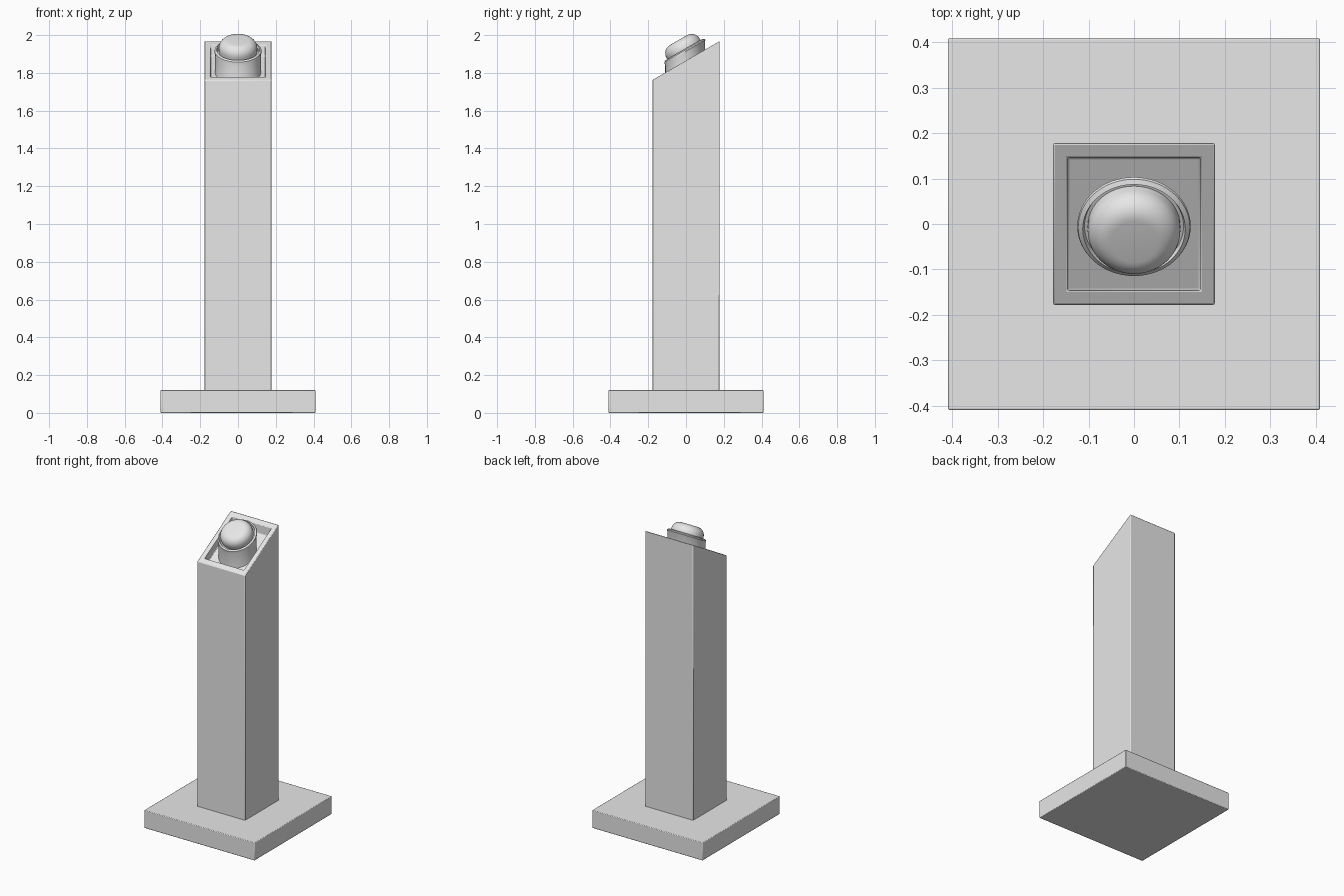
import bpy, bmesh, math

if "Cube" in bpy.data.objects:
    bpy.data.objects.remove(bpy.data.objects["Cube"])

grey = bpy.data.materials.new("plain grey")
grey.diffuse_color = (0.8, 0.8, 0.8, 1)
grey.use_nodes = True
grey.node_tree.nodes["Principled BSDF"].inputs["Base Color"].default_value = grey.diffuse_color
ANG = math.radians(30)          # tilt of the console top
T, C, S = math.tan(ANG), math.cos(ANG), math.sin(ANG)


def loft(name, rings, bevel=0.0):
    """Skin a stack of equal-length rings and close both ends."""
    bm = bmesh.new()
    vr = [[bm.verts.new(p) for p in r] for r in rings]
    n = len(vr[0])
    for a, b in zip(vr, vr[1:]):
        for i in range(n):
            j = (i + 1) % n
            bm.faces.new((a[i], a[j], b[j], b[i]))
    bm.faces.new(vr[0][::-1])
    bm.faces.new(vr[-1])
    me = bpy.data.meshes.new(name)
    bm.to_mesh(me)
    bm.free()
    me.materials.append(grey)
    ob = bpy.data.objects.new(name, me)
    bpy.context.collection.objects.link(ob)
    if bevel:
        m = ob.modifiers.new("bevel", "BEVEL")
        m.width, m.segments, m.limit_method = bevel, 2, "ANGLE"
    bpy.ops.object.select_all(action="DESELECT")
    ob.select_set(True)
    bpy.context.view_layer.objects.active = ob
    bpy.ops.object.shade_smooth_by_angle(angle=math.radians(35))
    return ob


def square(h, z, slope=0.0):
    return [(x * h, y * h, z + slope * y * h)
            for x, y in ((-1, -1), (1, -1), (1, 1), (-1, 1))]


def disc(r, t, n=64):
    """Circle on the tilted button axis, t along the axis."""
    pts = []
    for i in range(n):
        a = 2 * math.pi * i / n
        u, v = r * math.cos(a), r * math.sin(a)
        pts.append((u, -0.005 + v * C - t * S, 1.913 + v * S + t * C))
    return pts


# Base plate
loft("base_plate", [square(0.41, 0), square(0.41, 0.12)], 0.004)

# Post with slanted, recessed top
loft("post", [square(0.178, 0.11), square(0.178, 1.865, T),
              square(0.146, 1.865, T), square(0.146, 1.805, T)], 0.004)

# Button housing: vertical sides, tilted top with a chamfered lip
top = disc(0.125, 0)
low = [(x, y, z - 0.12) for x, y, z in top]
neck = [(x * 0.97, y * 0.97, z - 0.012) for x, y, z in top]
neck_low = [(x, y, z - 0.11) for x, y, z in neck]
loft("button_housing", [neck_low, neck, top, disc(0.123, 0.006),
                        disc(0.113, 0.012), disc(0.109, 0.0)])

# Domed push button with flat centre
prof = [(0.102, -0.02), (0.102, 0.02)]
for k in range(1, 9):
    a = math.radians(90 * k / 8)
    prof.append((0.052 + 0.05 * math.cos(a), 0.02 + 0.05 * math.sin(a)))
loft("push_button", [disc(r, t) for r, t in prof])
